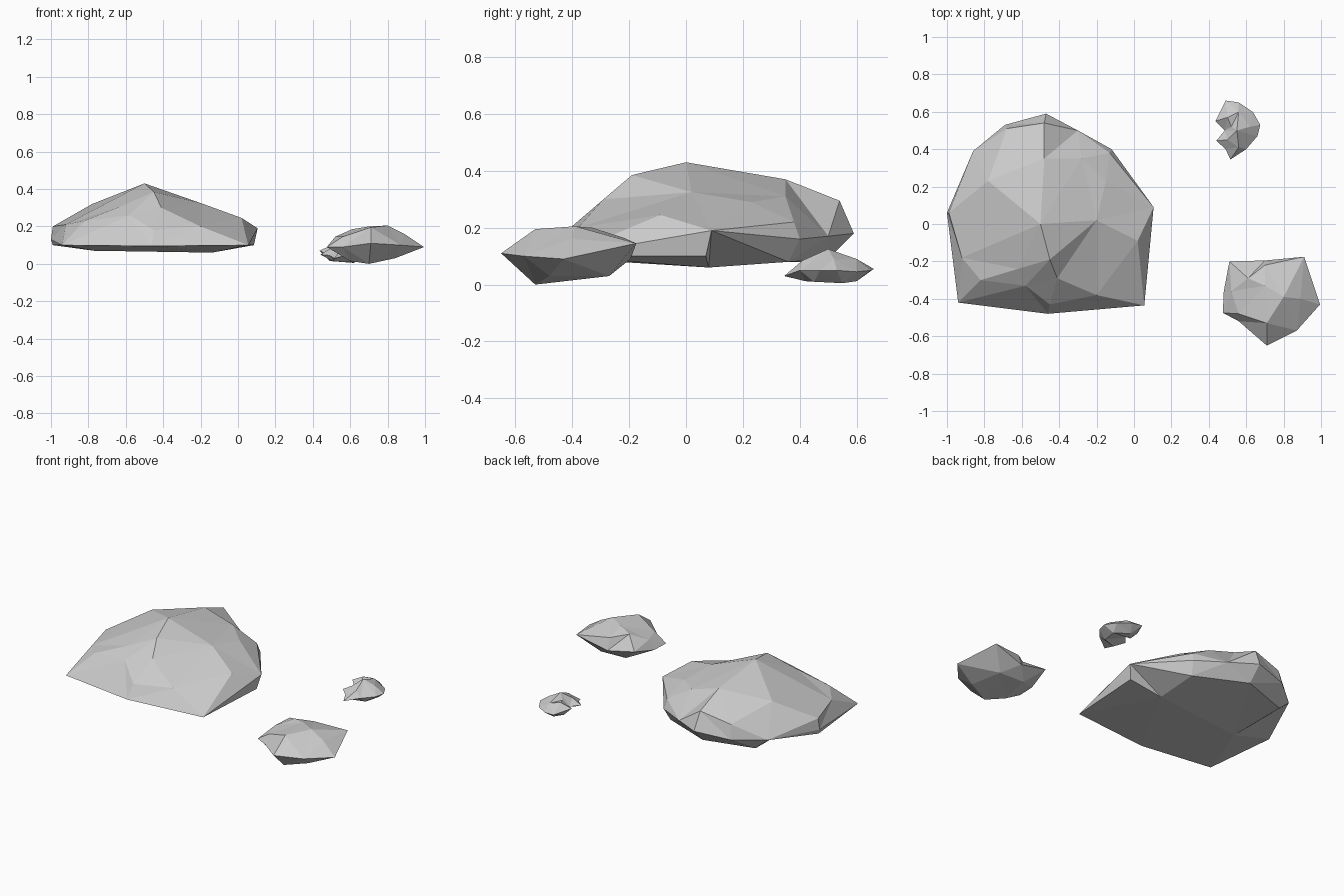
import bpy, bmesh
from mathutils import Vector
from mathutils.geometry import delaunay_2d_cdt


def rock(name, rim, crown, belly):
    """Faceted stone: a rim loop capped by a bumpy crown above and a belly below."""
    bm = bmesh.new()
    rim_verts = [bm.verts.new(p) for p in rim]
    n = len(rim)
    for inner in (crown, belly):
        verts = rim_verts + [bm.verts.new(p) for p in inner]
        flat = [Vector(v.co.xy) for v in verts]
        edges = [(i, (i + 1) % n) for i in range(n)]
        _, _, faces, source, _, _ = delaunay_2d_cdt(flat, edges, [], 1, 1e-5)
        for f in faces:
            ids = [source[i][0] for i in f if source[i]]
            if len(set(ids)) == 3:
                try:
                    bm.faces.new([verts[i] for i in ids])
                except ValueError:
                    pass
    bmesh.ops.recalc_face_normals(bm, faces=bm.faces)
    mesh = bpy.data.meshes.new(name)
    bm.to_mesh(mesh)
    bm.free()
    obj = bpy.data.objects.new(name, mesh)
    bpy.context.collection.objects.link(obj)


# Large domed boulder, flat across the front
rock("large_boulder",
     [(-.94, -.42, .1), (-.46, -.48, .095), (.055, -.435, .1), (.105, .09, .19),
      (-.12, .40, .16), (-.30, .50, .17), (-.47, .59, .18), (-.69, .53, .16),
      (-.86, .39, .15), (-1, .06, .13)],
     [(-.5, 0, .43), (-.45, -.19, .385), (-.62, -.24, .31), (-.58, -.33, .26),
      (-.41, -.29, .3), (-.45, -.43, .18), (-.2, -.38, .2), (-.82, -.3, .23),
      (-.92, -.18, .21), (-.99, .06, .2), (-.93, .23, .23), (-.78, .23, .32),
      (-.68, .51, .25), (-.48, .54, .295), (-.48, .35, .37), (-.28, .35, .31),
      (-.15, .23, .29), (-.2, .02, .325), (.02, -.09, .245), (-.13, .38, .22)],
     [(.085, .07, .1), (-.14, .08, .06), (-.14, .36, .08), (-.47, .5, .09),
      (-.78, .4, .08), (-.77, 0, .07), (-.99, .055, .1)])

# Medium stone, pointed at the front and right
rock("medium_stone",
     [(.475, -.475, .09), (.56, -.52, .09), (.71, -.65, .11), (.87, -.57, .1),
      (.995, -.43, .09), (.91, -.175, .145), (.7, -.195, .09), (.51, -.2, .13),
      (.48, -.36, .09)],
     [(.71, -.53, .195), (.7, -.33, .2), (.8, -.39, .205), (.89, -.4, .16),
      (.61, -.29, .185), (.7, -.22, .165), (.56, -.48, .145), (.52, -.36, .145)],
     [(.7, -.53, 0), (.6, -.46, .015), (.62, -.27, .035), (.8, -.27, .03),
      (.84, -.48, .03)])

# Small notched pebble at the back
rock("small_pebble",
     [(.515, .345, .03), (.6, .4, .05), (.66, .47, .05), (.675, .53, .05),
      (.635, .6, .045), (.56, .65, .05), (.49, .66, .055), (.435, .55, .07),
      (.485, .5, .05), (.44, .445, .05), (.49, .4, .045)],
     [(.55, .5, .125), (.5, .57, .1), (.56, .6, .09), (.62, .52, .09),
      (.56, .41, .085), (.5, .45, .085), (.52, .52, .09)],
     [(.51, .42, .012), (.6, .45, .01), (.62, .55, .005), (.53, .6, .012),
      (.49, .55, .015)])
